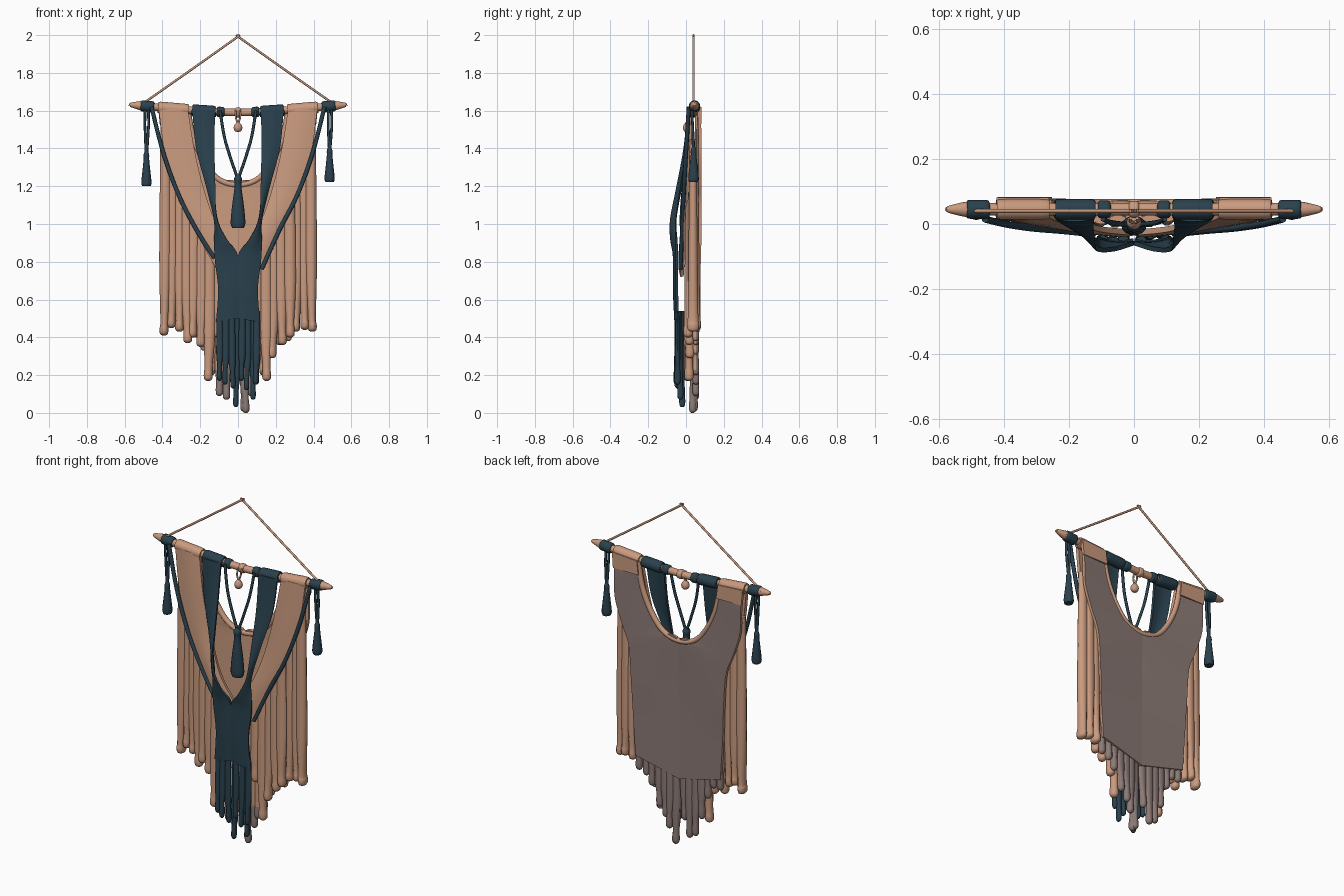
import bpy, bmesh, math, random
from mathutils import Vector

if "Cube" in bpy.data.objects:
    bpy.data.objects.remove(bpy.data.objects["Cube"])

random.seed(4)


def material(name, rgb):
    m = bpy.data.materials.new(name)
    m.diffuse_color = (*rgb, 1)
    m.use_nodes = True
    m.node_tree.nodes["Principled BSDF"].inputs["Base Color"].default_value = m.diffuse_color
    return m


TAN = material("tan_yarn", (0.59, 0.325, 0.21))
DARK = material("dark_teal_yarn", (0.023, 0.053, 0.075))
GREY = material("grey_brown_backing", (0.26, 0.195, 0.18))


def spline(pts, k):
    """Catmull-Rom through tuples of any length, k steps per span."""
    out = []
    p = [Vector(q) for q in pts]
    for i in range(len(p) - 1):
        a, b, c, d = p[max(i - 1, 0)], p[i], p[i + 1], p[min(i + 2, len(p) - 1)]
        for j in range(k):
            t = j / k
            out.append(0.5 * (2 * b + (c - a) * t + (2 * a - 5 * b + 4 * c - d) * t * t
                              + (3 * b - a - 3 * c + d) * t ** 3))
    return out + [p[-1]]


def finish(name, bm, mats, thick=0, rule=None):
    me = bpy.data.meshes.new(name)
    bm.to_mesh(me)
    bm.free()
    ob = bpy.data.objects.new(name, me)
    bpy.context.collection.objects.link(ob)
    for m in mats:
        me.materials.append(m)
    bpy.ops.object.select_all(action='DESELECT')
    ob.select_set(True)
    bpy.context.view_layer.objects.active = ob
    if thick:
        s = ob.modifiers.new("thickness", 'SOLIDIFY')
        s.thickness = thick
        s.offset = -1
        s.material_offset = len(mats) - 1
        bpy.ops.object.modifier_apply(modifier=s.name)
    if rule:
        for f in ob.data.polygons:
            f.material_index = rule(f)
    bpy.ops.object.shade_smooth_by_angle(angle=math.radians(50))
    return ob


def sweep(name, pts, mats, k=4, n=10, rule=None):
    """Elliptical tube; each point is x, y, z, in-plane radius, depth radius."""
    path = spline(pts, k)
    bm = bmesh.new()
    rings = []
    for i, p in enumerate(path):
        t = (path[min(i + 1, len(path) - 1)] - path[max(i - 1, 0)])
        t = Vector(t[:3]).normalized()
        u = t.cross(Vector((0, 1, 0))).normalized()
        v = u.cross(t)
        c = Vector(p[:3])
        rings.append([bm.verts.new(c + u * max(p[3], .002) * math.cos(a) + v * max(p[4], .002) * math.sin(a))
                      for a in (2 * math.pi * j / n for j in range(n))])
    for a, b in zip(rings, rings[1:]):
        for j in range(n):
            bm.faces.new((a[j], a[(j + 1) % n], b[(j + 1) % n], b[j]))
    bm.faces.new(rings[0])
    bm.faces.new(rings[-1])
    bmesh.ops.recalc_face_normals(bm, faces=bm.faces)
    return finish(name, bm, mats, rule=rule)


def sheet(name, inner, outer, s, mats, thick, k=5, cols=8, bulge=0.0):
    """Cloth between an inner and an outer edge; s = side of the mirror."""
    a, b = spline(inner, k), spline(outer, k)
    bm = bmesh.new()
    grid = []
    for p, q in zip(a, b):
        row = []
        for j in range(cols + 1):
            f = j / cols
            c = p.lerp(q, f)
            row.append(bm.verts.new((s * max(c.x, 0), c.y - bulge * math.sin(math.pi * f), c.z)))
        grid.append(row if s > 0 else row[::-1])
    for r, w in zip(grid, grid[1:]):
        for j in range(cols):
            bm.faces.new((r[j], w[j], w[j + 1], r[j + 1]))
    finish(name, bm, mats, thick)


def rod_z(x):
    return 1.590 + 0.035 * min(abs(x) / 0.5, 1.1) ** 1.5


def wrap(name, x0, x1, r, mat):
    """Yarn wound round the rod."""
    xs = [x0, x0 + .006, (x0 + x1) / 2, x1 - .006, x1]
    sweep(name, [(x, .045, rod_z(x), q, q) for x, q in zip(xs, (r * .75, r, r * 1.03, r, r * .75))], [mat], 3, 14)


def strand(name, x, y, top, bot, w, d, mats, rule=None, drift=0.0):
    """Hanging strand, flat higher up, ending in a small knot."""
    mid = min(top - .06, max(bot + .14, top - (top - bot) * .6))
    sweep(name, [(x, y, top, w * .9, d * .55), (x + drift * .2, y, mid, w * 1.05, d * .75),
                 (x + drift * .7, y, bot + .09, w * .72, d * .85), (x + drift, y, bot + .035, w * .78, d),
                 (x + drift, y, bot + .01, w * .7, d * .85), (x + drift, y, bot, w * .3, d * .35)],
          mats, 4, 10, rule)


# Rod with tapered tips
sweep("rod", [(x, .045, rod_z(x), r, r) for x, r in
              ((-.573, .008), (-.567, .012), (-.515, .024), (-.48, .02), (0, .02),
               (.48, .02), (.515, .024), (.567, .012), (.573, .008))], [TAN], 4, 14)

# Hanging cord
sweep("hanging_cord", [(-.5, .04, 1.64, .006, .006), (-.25, .04, 1.815, .006, .006),
                       (-.01, .04, 1.985, .006, .006), (0, .04, 1.992, .008, .006),
                       (.01, .04, 1.985, .006, .006), (.25, .04, 1.815, .006, .006),
                       (.5, .04, 1.64, .006, .006)], [TAN], 3, 8)

for s, side in ((-1, "left"), (1, "right")):
    # Wraps on the rod
    for nm, a, b, r, m in (("end_wrap", .445, .515, .029, DARK), ("cloth_wrap", .262, .422, .031, TAN),
                           ("strap_wrap", .12, .243, .031, DARK), ("cord_wrap", .072, .112, .027, DARK)):
        wrap(f"{side}_{nm}", min(s * a, s * b), max(s * a, s * b), r, m)

    # Back panel half: tan in front, grey behind
    sheet(f"{side}_back_panel",
          [(.27, .06, 1.61), (.235, .055, 1.45), (.175, .055, 1.32), (.1, .055, 1.235), (0, .055, 1.207),
           (0, .05, .95), (0, .05, .7), (0, .05, .4)],
          [(.42, .06, 1.61), (.41, .065, 1.5), (.405, .065, 1.36), (.36, .065, 1.22), (.315, .065, 1.1),
           (.3, .065, .9), (.29, .06, .7), (.275, .06, .47)], s, [TAN, GREY], .016)

    # Tan cloth end folded over the rod at the back
    sheet(f"{side}_back_fold", [(.262, .073, 1.61), (.252, .074, 1.53)], [(.422, .073, 1.62), (.415, .074, 1.53)],
          s, [TAN], .009, cols=4)

    # Tan front drape running diagonally to the middle
    sheet(f"{side}_front_drape",
          [(.265, .02, 1.61), (.228, .005, 1.38), (.17, -.005, 1.15), (.1, -.025, .97), (0, -.035, .835)],
          [(.42, .02, 1.61), (.385, .01, 1.36), (.31, -.005, 1.14), (.22, -.015, .95), (.09, -.03, .72)],
          s, [TAN], .018, bulge=.008)

    # Dark strap and half of the dark front panel
    sheet(f"{side}_dark_drape",
          [(.122, .015, 1.6), (.124, -.01, 1.4), (.12, -.05, 1.2), (.112, -.084, 1.03), (.06, -.084, .92),
           (0, -.066, .832), (0, -.066, .65), (0, -.058, .5)],
          [(.242, .015, 1.6), (.222, .0, 1.4), (.17, -.03, 1.2), (.128, -.055, 1.02), (.127, -.055, .9),
           (.122, -.055, .8), (.105, -.055, .65), (.117, -.05, .48)], s, [DARK], .014, bulge=.008)

    # Long diagonal dark cord
    end = .82 if s < 0 else .76
    sweep(f"{side}_diagonal_cord",
          [(s * .458, .015, 1.62, .011, .011), (s * .395, .0, 1.375, .011, .011),
           (s * .315, -.012, 1.155, .011, .011), (s * .22, -.02, .97, .011, .011),
           (s * .125, -.03, end, .011, .011)], [DARK], 6, 8)

    # Inner V cord
    sweep(f"{side}_v_cord", [(s * .095, .015, 1.6, .008, .008), (s * .072, .005, 1.46, .008, .008),
                             (s * .038, .0, 1.345, .008, .008), (0, -.002, 1.235, .008, .008)], [DARK], 4, 8)

    # Outer tassel
    z = 1.2 if s < 0 else 1.222
    x = s * .485
    for d in (-.006, .009):
        sweep(f"{side}_tassel_cord", [(x + d, .03, 1.61, .008, .008), (x + d * 1.3, .035, 1.52, .007, .007),
                                      (x, .04, z + .17, .009, .009)], [DARK], 3, 8)
    sweep(f"{side}_tassel", [(x, .04, z + .185, .009, .009), (x, .04, z + .165, .015, .015),
                             (x, .04, z + .14, .015, .015), (x, .04, z + .08, .021, .022),
                             (x, .04, z + .02, .027, .028), (x, .04, z, .022, .024)], [DARK], 4, 12)

# Neckline rim
rim = [(.265, 1.6), (.235, 1.45), (.175, 1.32), (.1, 1.235)]
path = [(-x, z) for x, z in rim] + [(0, 1.207)] + rim[::-1]
sweep("neck_rim", [(x, .062, z, .015, .015) for x, z in path], [TAN], 5, 8)

# Middle tassel
sweep("middle_tassel", [(0, -.005, 1.262, .008, .008), (0, -.005, 1.24, .021, .021), (0, -.005, 1.2, .018, .018),
                        (0, -.005, 1.1, .031, .026), (0, -.005, 1.01, .039, .03), (0, -.005, .98, .032, .027)],
      [DARK], 5, 14)

# Loop and bead at the middle of the rod
wrap("bead_loop_wrap", -.016, .016, .026, TAN)
for s in (-1, 1):
    sweep("bead_loop", [(s * .01, .018, 1.6, .005, .005), (s * .012, .008, 1.565, .005, .005),
                        (0, .005, 1.53, .005, .005)], [TAN], 3, 8)
sweep("bead", [(0, .005, 1.54, .006, .006), (0, .005, 1.525, .018, .018), (0, .005, 1.508, .023, .022),
               (0, .005, 1.492, .016, .016), (0, .005, 1.487, .004, .004)], [TAN], 4, 14)

# Tan front fringe, hanging from the diagonal cords
for x, bot in ((-.384, .41), (-.346, .45), (-.308, .43), (-.272, .37), (-.235, .4), (-.192, .35), (-.15, .17),
               (.385, .43), (.348, .44), (.312, .43), (.274, .4), (.228, .36), (.188, .29), (.148, .17),
               (-.1, .4), (-.05, .42), (0, .4), (.05, .42), (.1, .38)):
    top = min(1.5, .80 + 2.25 * max(abs(x) - .12, 0) + (.05 if abs(x) > .36 else 0))
    y = (.042 if abs(x) > .3 else .014) + random.uniform(-.008, .008)
    strand("front_fringe", x, y, top, bot, .03, .034 if abs(x) > .3 else .026, [TAN],
           drift=random.uniform(-.01, .01))


# Back fringe, grey with tan fronts higher up
def backing(f):
    return 0 if f.normal.y < 0.2 and f.center.z > .23 else 1


for x, bot in ((-.265, .4), (-.222, .4), (-.18, .33), (-.138, .2), (-.1, .09), (-.06, .07), (-.02, .16),
               (.035, .008), (.065, .09), (.1, .15), (.14, .2), (.18, .31), (.222, .36), (.265, .38)):
    strand("back_fringe", x, .052 if abs(x) > .05 else .045, .62, bot, .025, .019, [TAN, GREY], backing,
           random.uniform(-.008, .008))
strand("lowest_fringe", .03, .035, .5, 0, .024, .02, [TAN, GREY], backing, .012)

# Dark front fringe
for x, y, bot in ((-.096, -.045, .17), (-.064, -.05, .15), (-.033, -.045, .13), (-.005, -.02, .03),
                  (.022, -.048, .17), (.052, -.035, .12), (.08, -.03, .07), (.1, -.045, .15)):
    strand("dark_fringe", x, y, .54, bot, .018, .017, [DARK], drift=random.uniform(-.01, .006))
